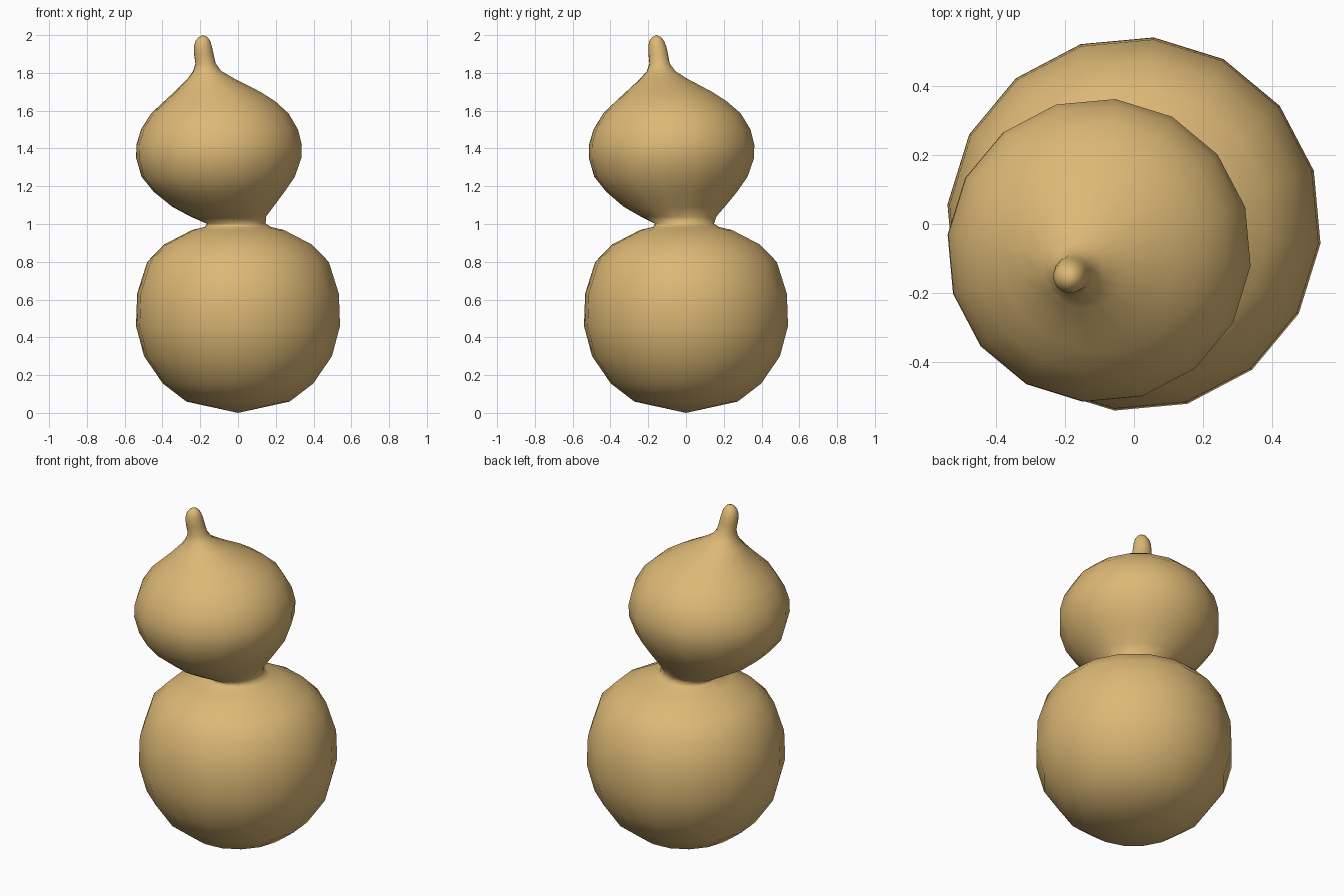
import bpy, bmesh, math

SIDES = 16
TURN = math.radians(-6)

# Gourd rings from base to stem tip: (height, radius, sideways lean in x, lean in y)
RINGS = [
    (0.06, 0.275, 0, 0), (0.155, 0.40, 0, 0), (0.30, 0.50, 0, 0),
    (0.46, 0.543, 0, 0), (0.63, 0.537, 0, 0), (0.80, 0.483, 0, 0),
    (0.892, 0.392, 0, 0), (0.968, 0.245, 0, 0), (0.985, 0.175, 0, 0),
    (1.002, 0.157, -0.01, -0.008), (1.04, 0.202, -0.052, -0.04),
    (1.09, 0.268, -0.08, -0.062), (1.17, 0.348, -0.10, -0.076),
    (1.25, 0.408, -0.105, -0.08), (1.35, 0.44, -0.102, -0.077),
    (1.42, 0.44, -0.10, -0.076), (1.50, 0.418, -0.098, -0.074),
    (1.585, 0.366, -0.096, -0.074), (1.65, 0.295, -0.097, -0.078),
    (1.70, 0.228, -0.109, -0.09), (1.77, 0.124, -0.143, -0.118),
    (1.81, 0.075, -0.163, -0.132), (1.85, 0.054, -0.172, -0.14),
    (1.90, 0.052, -0.181, -0.147), (1.94, 0.048, -0.186, -0.152),
    (1.97, 0.039, -0.186, -0.155), (1.99, 0.023, -0.185, -0.156),
]

bm = bmesh.new()
loops = []
for z, r, cx, cy in RINGS:
    loops.append([bm.verts.new((cx + r * math.cos(TURN + 2 * math.pi * i / SIDES),
                                cy + r * math.sin(TURN + 2 * math.pi * i / SIDES), z))
                  for i in range(SIDES)])
base = bm.verts.new((0, 0, 0))
tip = bm.verts.new((-0.185, -0.156, 2.0))

# Skin between rings, then close both ends with fans
for i in range(SIDES):
    j = (i + 1) % SIDES
    for a, b in zip(loops, loops[1:]):
        bm.faces.new((a[i], a[j], b[j], b[i]))
    bm.faces.new((base, loops[0][j], loops[0][i]))
    bm.faces.new((tip, loops[-1][i], loops[-1][j]))
for f in bm.faces:
    f.smooth = True

mesh = bpy.data.meshes.new("gourd")
bm.to_mesh(mesh)
bm.free()
gourd = bpy.data.objects.new("gourd", mesh)
bpy.context.collection.objects.link(gourd)

# Tan rind
rind = bpy.data.materials.new("tan_rind")
rind.diffuse_color = (0.72, 0.48, 0.18, 1)
mesh.materials.append(rind)
